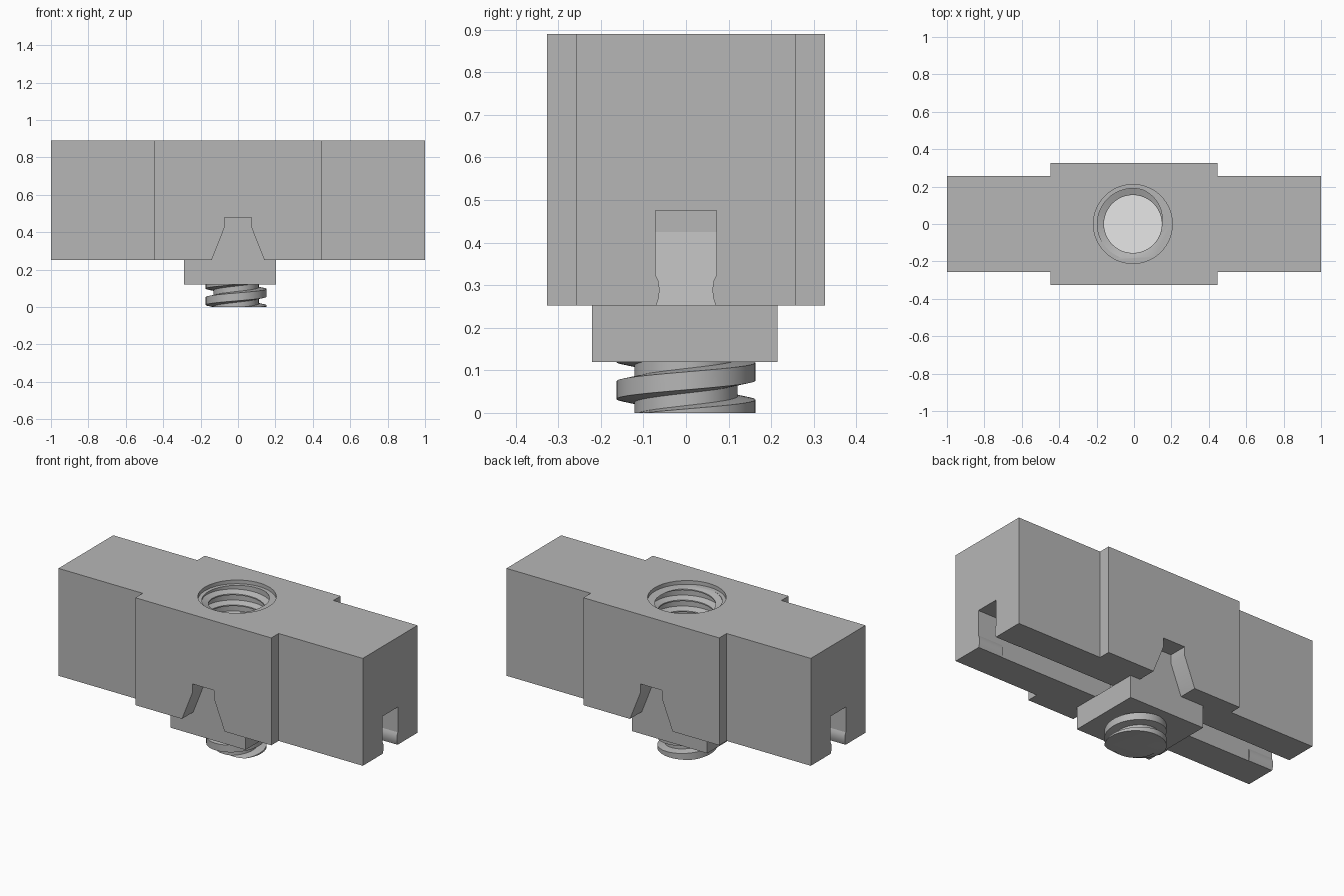
import bpy, bmesh, math
from mathutils import Vector

if "Cube" in bpy.data.objects:
    bpy.data.objects.remove(bpy.data.objects["Cube"])

def material(name, value):
    m = bpy.data.materials.new(name)
    m.diffuse_color = (value, value, value, 1)
    m.use_nodes = True
    m.node_tree.nodes["Principled BSDF"].inputs["Base Color"].default_value = m.diffuse_color
    return m

GREY = material("mid grey", 0.47)
PALE = material("pale floor", 0.95)

def finish(name, bm, mat=GREY):
    bmesh.ops.recalc_face_normals(bm, faces=bm.faces)
    me = bpy.data.meshes.new(name)
    bm.to_mesh(me)
    bm.free()
    me.materials.append(mat)
    ob = bpy.data.objects.new(name, me)
    bpy.context.collection.objects.link(ob)
    return ob

def prism(name, profile, axis, lo, hi):
    """Extrude a 2D profile along an axis; the other two axes stay in x, y, z order."""
    bm = bmesh.new()
    verts = []
    for a, b in profile:
        co = [a, b]
        co.insert(axis, lo)
        verts.append(bm.verts.new(co))
    face = bm.faces.new(verts)
    geo = bmesh.ops.extrude_face_region(bm, geom=[face])["geom"]
    shift = Vector((0, 0, 0))
    shift[axis] = hi - lo
    bmesh.ops.translate(bm, vec=shift, verts=[g for g in geo if isinstance(g, bmesh.types.BMVert)])
    return finish(name, bm)

def disc(name, r, cx, z0, z1, mat=GREY):
    bm = bmesh.new()
    bmesh.ops.create_cone(bm, cap_ends=True, segments=96, radius1=r, radius2=r, depth=z1 - z0)
    bmesh.ops.translate(bm, vec=(cx, 0, (z0 + z1) / 2), verts=bm.verts)
    return finish(name, bm, mat)

def threaded_rod(name, root, crest, pitch, half_crest, flank, cx, z0, z1, phase):
    """Capped right-handed thread: helical sweep trimmed flat at both ends."""
    steps = 64
    turns = math.ceil((z1 - z0) / pitch) + 4
    profile = [(-half_crest - flank, root), (-half_crest, crest), (half_crest, crest),
               (half_crest + flank, root), (pitch - half_crest - flank, root)]
    bm = bmesh.new()
    previous = None
    for i in range(steps * turns + 1):
        a = 2 * math.pi * i / steps
        z = phase + pitch * (i / steps - 0.25)
        z += (math.floor((z0 - phase) / pitch) - 2) * pitch
        row = [bm.verts.new((cx + r * math.cos(a), r * math.sin(a), z + dz)) for dz, r in profile]
        if previous:
            for j in range(4):
                bm.faces.new((previous[j], row[j], row[j + 1], previous[j + 1]))
        previous = row
    bmesh.ops.remove_doubles(bm, verts=bm.verts, dist=1e-5)
    for z, n in ((z0, -1), (z1, 1)):
        bmesh.ops.bisect_plane(bm, geom=bm.verts[:] + bm.edges[:] + bm.faces[:], dist=1e-6,
                               plane_co=(0, 0, z), plane_no=(0, 0, n), clear_outer=True)
    bmesh.ops.holes_fill(bm, edges=[e for e in bm.edges if e.is_boundary], sides=0)
    return finish(name, bm)

def cut(ob, cutter):
    mod = ob.modifiers.new("cut", 'BOOLEAN')
    mod.operation, mod.solver, mod.object = 'DIFFERENCE', 'EXACT', cutter
    bpy.context.view_layer.objects.active = ob
    bpy.ops.object.modifier_apply(modifier=mod.name)
    bpy.data.objects.remove(cutter)

def smooth(ob):
    bpy.ops.object.select_all(action='DESELECT')
    ob.select_set(True)
    bpy.context.view_layer.objects.active = ob
    bpy.ops.object.shade_smooth_by_angle(angle=math.radians(25))

def mirrored(half):
    """Close a left/right symmetric outline from its positive half."""
    return half + [(-a, b) for a, b in reversed(half)]

BASE, TOP = 0.252, 0.89

# Main block with a wider middle
block = prism("block", mirrored([(1, -0.257), (1, 0.257), (0.447, 0.257), (0.447, 0.326)])
              [1:4] + [(-0.447, 0.326), (-0.447, 0.257), (-1, 0.257), (-1, -0.257),
                       (-0.447, -0.257), (-0.447, -0.326), (0.447, -0.326),
                       (0.447, -0.257), (1, -0.257)], 2, BASE, TOP)

# Tapered cross notch
cut(block, prism("notch_cutter", mirrored([(0.158, 0.2), (0.14, BASE), (0.072, 0.425), (0.072, 0.478)]),
                 1, -0.5, 0.5))
# Lengthwise slot, pinched near both ends
cut(block, prism("slot_cutter", mirrored([(0.07, 0.2), (0.07, BASE), (0.064, 0.27), (0.062, 0.29),
                                          (0.065, 0.31), (0.072, 0.325), (0.072, 0.475)]), 0, -1.2, 1.2))
cut(block, prism("slot_middle_cutter", mirrored([(0.072, 0.2), (0.072, 0.475)]), 0, -0.84, 0.84))
# Threaded socket with a shallow counterbore
CX = -0.006
FLOOR = 0.5
cut(block, threaded_rod("socket_cutter", 0.155, 0.19, 0.065, 0.016, 0.013, CX, FLOOR, 0.93, 0.01))
cut(block, disc("rim_cutter", 0.211, CX, TOP - 0.022, 1.0))
smooth(block)
disc("socket_floor", 0.154, CX, FLOOR - 0.002, FLOOR + 0.004, PALE)

# Foot plate with the tapered key that rises into the notch
prism("foot_plate", [(-0.29, 0.12), (0.204, 0.12), (0.204, BASE), (0.14, BASE), (0.072, 0.425),
                     (0.072, 0.478), (-0.072, 0.478), (-0.072, 0.425), (-0.14, BASE), (-0.29, BASE)],
      1, -0.221, 0.215)

# Stub screw under the plate
screw = threaded_rod("screw", 0.121, 0.163, 0.087, 0.021, 0.008, -0.01, 0.0, 0.135, 0.01)
smooth(screw)
